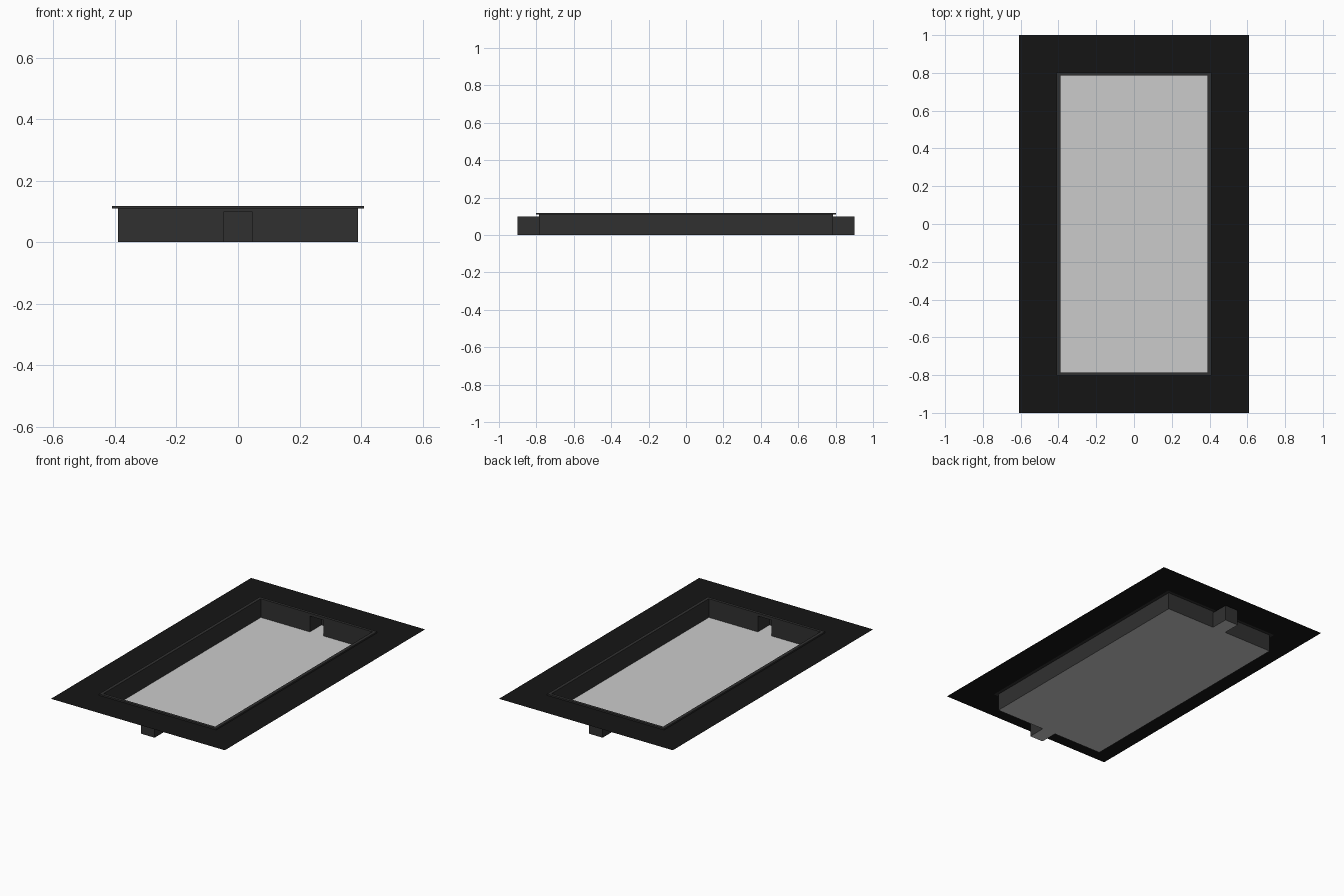
import bpy, bmesh

if "Cube" in bpy.data.objects:
    bpy.data.objects.remove(bpy.data.objects["Cube"])

HX, HY = 0.39, 0.785        # basin half size
NX, NY = 0.047, 0.90        # niche half width, far end
Z_NICHE, Z_DECK, Z_RIM = 0.10, 0.109, 0.118


def material(name, v):
    m = bpy.data.materials.new(name)
    m.diffuse_color = (v, v, v, 1)
    m.use_nodes = True
    m.node_tree.nodes["Principled BSDF"].inputs["Base Color"].default_value = m.diffuse_color
    return m


dark = material("dark_tile", 0.03)
black = material("black_deck", 0.0075)


def make(name, quads, mat=None):
    bm = bmesh.new()
    for q in quads:
        bm.faces.new([bm.verts.new(p) for p in q])
    bmesh.ops.remove_doubles(bm, verts=bm.verts, dist=1e-5)
    bmesh.ops.recalc_face_normals(bm, faces=bm.faces)
    me = bpy.data.meshes.new(name)
    bm.to_mesh(me)
    bm.free()
    ob = bpy.data.objects.new(name, me)
    bpy.context.collection.objects.link(ob)
    if mat:
        me.materials.append(mat)
    return ob


def flat(x0, x1, y0, y1, z):
    return [(x0, y0, z), (x1, y0, z), (x1, y1, z), (x0, y1, z)]


def wall(a, b, z0, z1):
    return [(*a, z0), (*b, z0), (*b, z1), (*a, z1)]


def ring(ix, iy, ox, oy, z):
    i = [(-ix, -iy, z), (ix, -iy, z), (ix, iy, z), (-ix, iy, z)]
    o = [(-ox, -oy, z), (ox, -oy, z), (ox, oy, z), (-ox, oy, z)]
    return [[o[k], o[k - 1], i[k - 1], i[k]] for k in range(4)]


# floor, running on into both end niches
floor = [flat(-HX, -NX, -HY, HY, 0), flat(-NX, NX, -HY, HY, 0), flat(NX, HX, -HY, HY, 0)]
floor += [flat(-NX, NX, HY, NY, 0), flat(-NX, NX, -NY, -HY, 0)]
make("basin_floor", floor)

# long side walls, end walls with openings
walls = []
for s in (-1, 1):
    walls.append(wall((s * HX, -HY), (s * HX, HY), 0, Z_DECK))
    y = s * HY
    walls.append(wall((-HX, y), (-NX, y), 0, Z_DECK))
    walls.append(wall((NX, y), (HX, y), 0, Z_DECK))
    walls.append(wall((-NX, y), (NX, y), Z_NICHE, Z_DECK))
make("basin_walls", walls, dark)

# niche shells at both ends
for s, name in ((-1, "front_niche"), (1, "back_niche")):
    a, b = s * HY, s * NY
    make(name, [wall((-NX, a), (-NX, b), 0, Z_NICHE),
                wall((NX, a), (NX, b), 0, Z_NICHE),
                wall((-NX, b), (NX, b), 0, Z_NICHE),
                flat(-NX, NX, min(a, b), max(a, b), Z_NICHE)], dark)

# raised rim
RX, RY = 0.41, 0.803
rim = ring(HX, HY, RX, RY, Z_DECK) + ring(HX, HY, RX, RY, Z_RIM)
for x, y in ((HX, HY), (RX, RY)):
    c = [(-x, -y), (x, -y), (x, y), (-x, y)]
    rim += [wall(c[k - 1], c[k], Z_DECK, Z_RIM) for k in range(4)]
make("rim", rim, dark)

# thin surrounding deck
make("deck", ring(RX, RY, 0.608, 1.0, Z_DECK), black)
